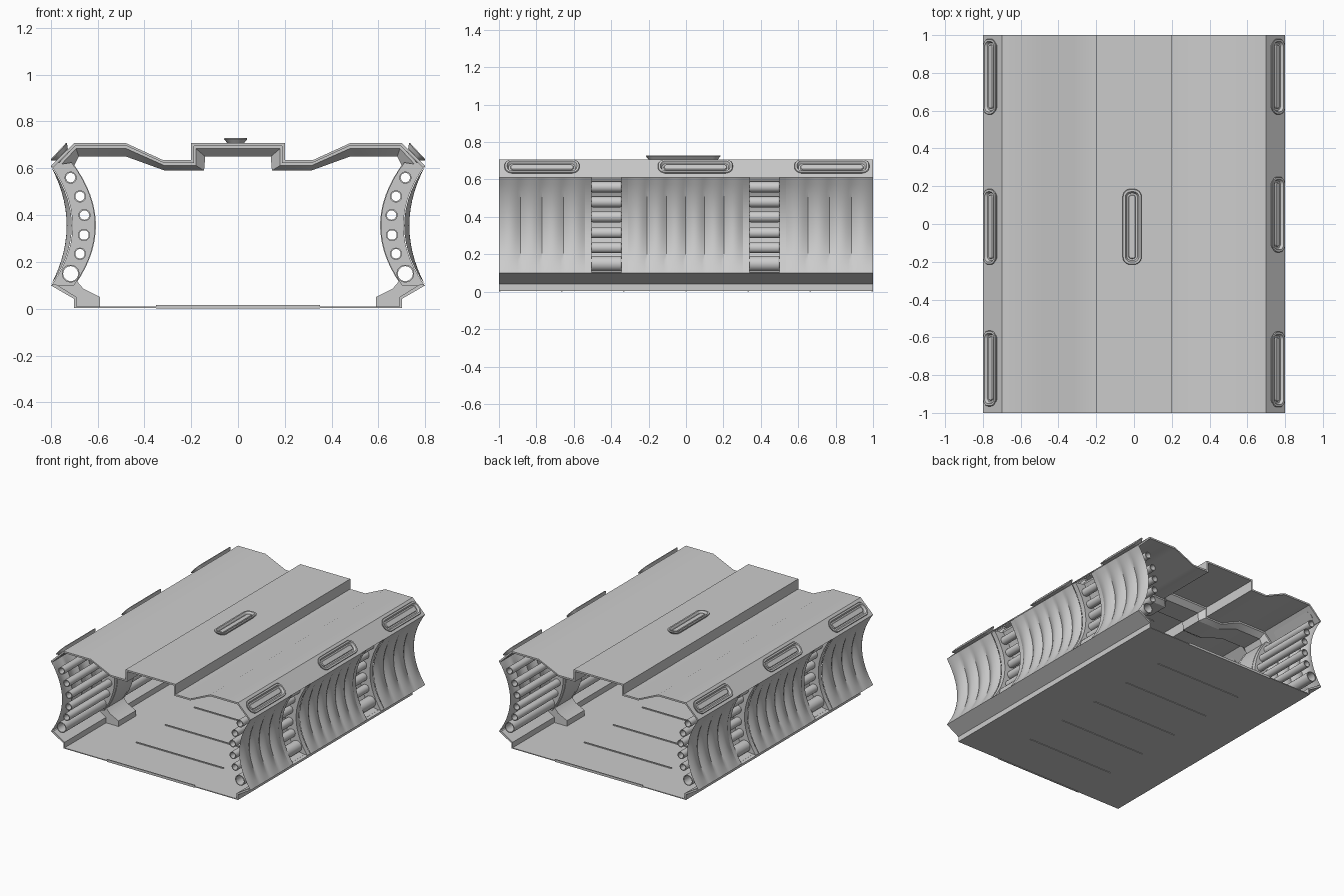
import bpy, bmesh
from math import sin, cos, pi, radians
from mathutils import Matrix, Vector

if "Cube" in bpy.data.objects:
    bpy.data.objects.remove(bpy.data.objects["Cube"])

RIB_Y = (-0.425, 0.42)
PIPES = [(0.715, 0.56, 0.026), (0.675, 0.48, 0.026), (0.656, 0.40, 0.026),
         (0.658, 0.315, 0.026), (0.675, 0.235, 0.026), (0.715, 0.15, 0.038)]


def finish(name, bm):
    bmesh.ops.recalc_face_normals(bm, faces=bm.faces)
    me = bpy.data.meshes.new(name)
    bm.to_mesh(me)
    bm.free()
    ob = bpy.data.objects.new(name, me)
    bpy.context.collection.objects.link(ob)
    return ob


def loft(bm, rings, closed=True):
    """Bridge a list of equally long point rings with quads."""
    vs = [[bm.verts.new(p) for p in r] for r in rings]
    n = len(vs[0])
    for a, b in zip(vs, vs[1:]):
        for i in range(n if closed else n - 1):
            j = (i + 1) % n
            bm.faces.new((a[i], a[j], b[j], b[i]))
    return vs


def prism(bm, prof, y0, y1):
    vs = loft(bm, [[(x, y, z) for x, z in prof] for y in (y0, y1)])
    bm.faces.new(vs[0])
    bm.faces.new(vs[1])


def bulge(z):
    t = (z - 0.1) / 0.51
    return 1 - (2 * t - 1) ** 2


def arc(x_end, z0, z1, n=14):
    zs = [z0 + (z1 - z0) * i / n for i in range(n + 1)]
    return [(x_end - 0.09 * bulge(z), z) for z in zs]


def circle(x, z, r, y, n=20):
    return [(x + r * cos(2 * pi * i / n), y, z + r * sin(2 * pi * i / n)) for i in range(n)]


def mirrored(half):
    return [(-x, z) for x, z in half] + [(x, z) for x, z in reversed(half)]


# Roof shell
roof_half = [(0.8, 0.61), (0.7, 0.708), (0.48, 0.708), (0.32, 0.635), (0.2, 0.635), (0.2, 0.708)]
roof_in = [(0.79, 0.603), (0.695, 0.696), (0.477, 0.696), (0.317, 0.623), (0.188, 0.623), (0.188, 0.696)]
bm = bmesh.new()
outer, inner = mirrored(roof_half), mirrored(roof_in)
rings = [[(x, y, z) for x, z in p] for p, y in ((outer, -1), (outer, 1), (inner, 1), (inner, -1), (outer, -1))]
loft(bm, rings, closed=False)
bmesh.ops.remove_doubles(bm, verts=bm.verts, dist=1e-5)
finish("roof", bm)

# Bevelled arches under the roof
arch_in = [(0.705, 0.60), (0.68, 0.65), (0.478, 0.65), (0.312, 0.59), (0.145, 0.59), (0.14, 0.65)]
arch_mid = [(0.775, 0.595), (0.692, 0.684), (0.477, 0.684), (0.315, 0.612), (0.18, 0.612), (0.18, 0.684)]
for k, yc in enumerate(RIB_Y):
    bm = bmesh.new()
    secs = [(roof_in, -0.115), (arch_mid, -0.115), (arch_in, -0.08),
            (arch_in, 0.08), (arch_mid, 0.115), (roof_in, 0.115)]
    loft(bm, [[(x, yc + dy, z) for x, z in mirrored(p)] for p, dy in secs], closed=False)
    finish(f"roof_arch_{k}", bm)

# Floor, with thin cross slats
bm = bmesh.new()
prism(bm, [(-0.7, 0.004), (0.7, 0.004), (0.7, 0.01), (-0.7, 0.01)], -1, 1)
finish("floor", bm)
bm = bmesh.new()
for i in range(-3, 4):
    y = i / 3 * 0.996
    prism(bm, [(-0.35, 0.0), (0.35, 0.0), (0.35, 0.017), (-0.35, 0.017)], y - 0.004, y + 0.004)
finish("floor_slats", bm)

for s, side in ((1, "right"), (-1, "left")):
    # Fluted, inward curved wall panels
    bm = bmesh.new()
    for y0, y1, count in ((-1, -0.54, 4), (-0.31, 0.305, 6), (0.535, 1, 4)):
        rows = []
        for j in range(count * 8 + 1):
            rip = 0.022 * abs(sin(pi * j / 8))
            y = y0 + (y1 - y0) * j / (count * 8)
            rows.append([(s * (x + rip * bulge(z)), y, z) for x, z in arc(0.8, 0.1, 0.61)])
        loft(bm, rows, closed=False)
    finish(f"wall_panels_{side}", bm)

    # Sloped sill below the wall
    bm = bmesh.new()
    sill = [(0.8, 0.1), (0.7, 0.042), (0.7, 0.005), (0.69, 0.005), (0.69, 0.05), (0.78, 0.106)]
    prism(bm, [(s * x, z) for x, z in sill], -1, 1)
    finish(f"wall_sill_{side}", bm)

    # Hollow pipes with collars at the ribs
    bm = bmesh.new()
    for x, z, r in PIPES:
        ri = r - 0.006
        loft(bm, [circle(s * x, z, rr, y) for rr, y in
                  ((ri, -1), (r, -1), (r, 1), (ri, 1), (ri, -1))])
        for yc in RIB_Y:
            loft(bm, [circle(s * x, z, r + d, yc + dy) for d, dy in
                      ((0, -0.08), (0.003, -0.075), (0.003, 0.075), (0, 0.08))])
    bmesh.ops.remove_doubles(bm, verts=bm.verts, dist=1e-5)
    finish(f"pipes_{side}", bm)

    # Helper that drills the ribs for the pipes
    bm = bmesh.new()
    for x, z, r in PIPES:
        vs = loft(bm, [circle(s * x, z, r - 0.002, y) for y in (-1.2, 1.2)])
        bm.faces.new(vs[0])
        bm.faces.new(vs[1])
    cutter = finish(f"pipe_cutter_{side}", bm)
    cutter.hide_render = True
    cutter.hide_viewport = True
    cutter.display_type = 'WIRE'

    for k, yc in enumerate(RIB_Y):
        # Drilled side plates of the rib
        bm = bmesh.new()
        plate = arc(0.797, 0.1, 0.61) + arc(0.7, 0.625, 0.1)
        for a, b in ((-0.115, -0.08), (0.08, 0.115)):
            prism(bm, [(s * x, z) for x, z in plate], yc + a, yc + b)
        rib = finish(f"rib_plates_{side}_{k}", bm)
        m = rib.modifiers.new("pipe_holes", 'BOOLEAN')
        m.object = cutter
        m.operation = 'DIFFERENCE'
        m.solver = 'EXACT'

        # Inner cover of the rib
        bm = bmesh.new()
        cover = arc(0.71, 0.1, 0.625) + arc(0.697, 0.64, 0.1)
        prism(bm, [(s * x, z) for x, z in cover], yc - 0.085, yc + 0.085)
        finish(f"rib_cover_{side}_{k}", bm)

        # Foot of the rib
        bm = bmesh.new()
        foot = [(0.79, 0.1), (0.7, 0.045), (0.7, 0.006), (0.59, 0.006), (0.59, 0.05), (0.66, 0.085), (0.69, 0.12)]
        prism(bm, [(s * x, z) for x, z in foot], yc - 0.1, yc + 0.1)
        finish(f"rib_foot_{side}_{k}", bm)


def slot(half_w, half_l, r, z, n=6):
    """Rounded rectangle ring, long in y."""
    pts = []
    for q, (cx, cy) in enumerate(((1, 1), (-1, 1), (-1, -1), (1, -1))):
        for i in range(n + 1):
            a = pi / 2 * (q + i / n)
            pts.append(Vector((cx * (half_w - r) + r * cos(a), cy * (half_l - r) + r * sin(a), z)))
    return pts


def lamp(name, loc, tilt):
    # Flared frame, recess and raised lens
    bm = bmesh.new()
    steps = [(0.0, -0.016), (0.036, -0.016), (0.036, 0.0), (0.05, 0.017), (0.047, 0.021), (0.036, 0.021),
             (0.028, 0.006), (0.019, 0.006), (0.016, 0.013)]
    rings = [slot(w, 0.15 + w, w * 0.8, z) for w, z in steps[1:]]
    vs = loft(bm, rings)
    bm.faces.new(vs[0])
    bm.faces.new(vs[-1])
    bm.transform(Matrix.Translation(loc) @ Matrix.Rotation(tilt, 4, 'Y'))
    finish(name, bm)


# Lamps on the roof and on both sloped edges
lamp("lamp_top", (-0.01, -0.015, 0.708), 0)
for i, y in enumerate((-0.77, 0.05, 0.78)):
    lamp(f"lamp_right_{i}", (0.752, y, 0.659), radians(47))
for i, y in enumerate((-0.765, -0.015, 0.78)):
    lamp(f"lamp_left_{i}", (-0.752, y, 0.659), radians(-47))

# Smooth the curved parts, keep edges sharp
for ob in bpy.data.objects:
    if not ob.hide_render:
        ob.select_set(True)
        bpy.context.view_layer.objects.active = ob
bpy.ops.object.shade_smooth_by_angle(angle=radians(30))
